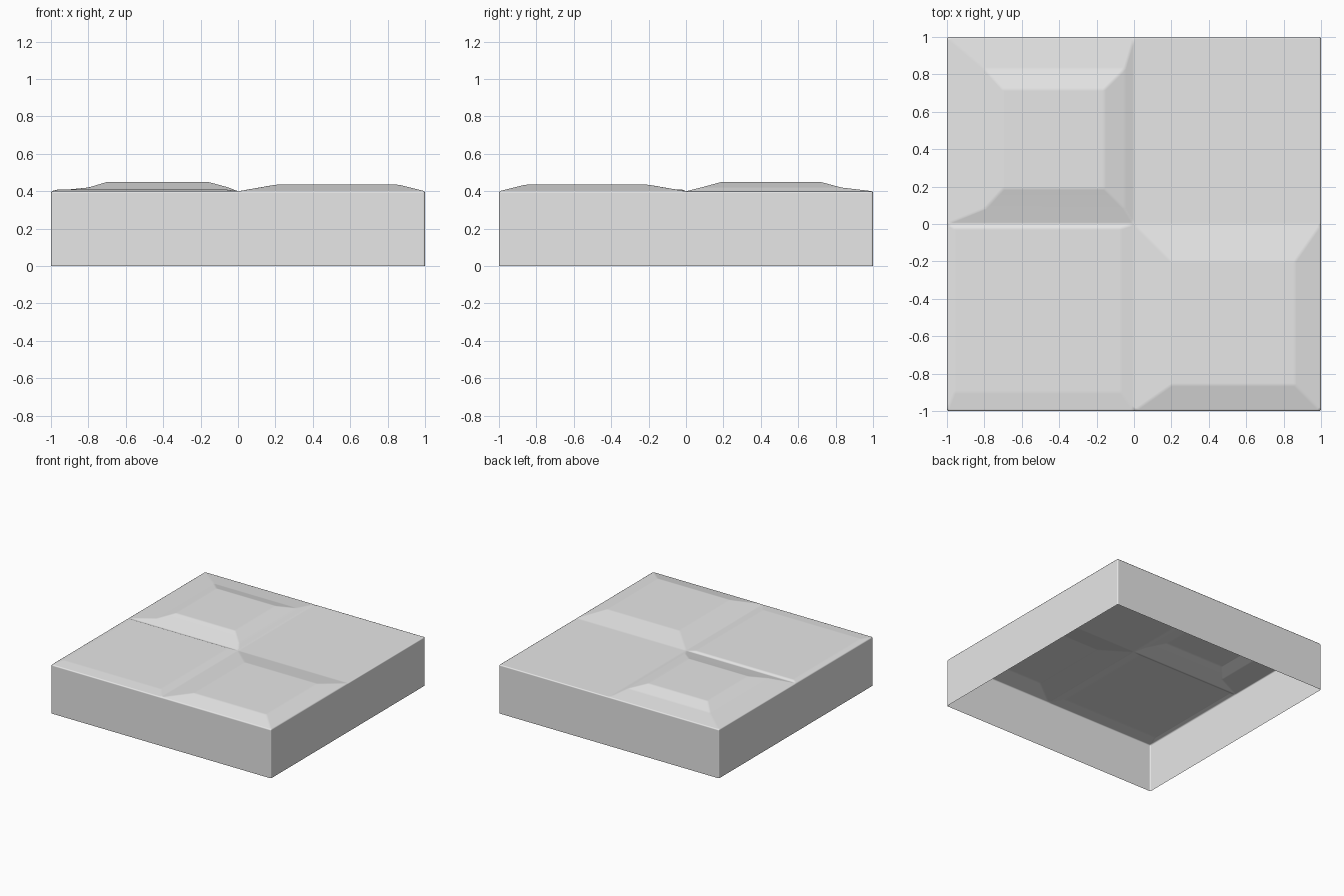
import bpy
import bmesh
import math

cube = bpy.data.objects.get("Cube")
if cube:
    bpy.data.objects.remove(cube, do_unlink=True)

BASE = 0.40

grey = bpy.data.materials.new("light grey")
grey.use_nodes = True
grey.diffuse_color = (0.8, 0.8, 0.8, 1)
grey.node_tree.nodes["Principled BSDF"].inputs["Base Color"].default_value = (0.8, 0.8, 0.8, 1)

bm = bmesh.new()


def loop(x0, x1, y0, y1, z):
    corners = ((x0, y0), (x1, y0), (x1, y1), (x0, y1))
    return [bm.verts.new((x, y, z)) for x, y in corners]


def raised_panel(*rings):
    """Nested rectangles joined by sloping bands, closed by the innermost one."""
    loops = [loop(*r) for r in rings]
    for outer, inner in zip(loops, loops[1:]):
        for i in range(4):
            j = (i + 1) % 4
            bm.faces.new((outer[i], outer[j], inner[j], inner[i]))
    bm.faces.new(loops[-1])


# Back left panel: tallest, with a two-step slope
raised_panel((-1, 0, 0, 1, BASE),
             (-0.80, -0.05, 0.08, 0.83, 0.42),
             (-0.70, -0.16, 0.19, 0.72, 0.45))

# Front right panel: single slope
raised_panel((0, 1, -1, 0, BASE),
             (0.20, 0.86, -0.86, -0.20, 0.435))

# Front left panel: very low
raised_panel((-1, 0, -1, 0, BASE),
             (-0.96, -0.07, -0.90, -0.022, 0.41))

# Back right panel: flat
raised_panel((0, 1, 0, 1, BASE))

bmesh.ops.remove_doubles(bm, verts=bm.verts[:], dist=0.0001)

# Side walls: the rim pulled down to the ground, open underneath
rim = [e for e in bm.edges if e.is_boundary]
walls = bmesh.ops.extrude_edge_only(bm, edges=rim)
for v in walls["geom"]:
    if isinstance(v, bmesh.types.BMVert):
        v.co.z = 0
bmesh.ops.recalc_face_normals(bm, faces=bm.faces[:])
for f in bm.faces:
    f.smooth = True

mesh = bpy.data.meshes.new("relief_block")
bm.to_mesh(mesh)
bm.free()
mesh.materials.append(grey)
block = bpy.data.objects.new("relief_block", mesh)
bpy.context.collection.objects.link(block)

# Softened edges
bevel = block.modifiers.new("soft_edges", 'BEVEL')
bevel.width = 0.009
bevel.segments = 2
bevel.limit_method = 'ANGLE'
bevel.angle_limit = math.radians(4)
bevel.harden_normals = True
